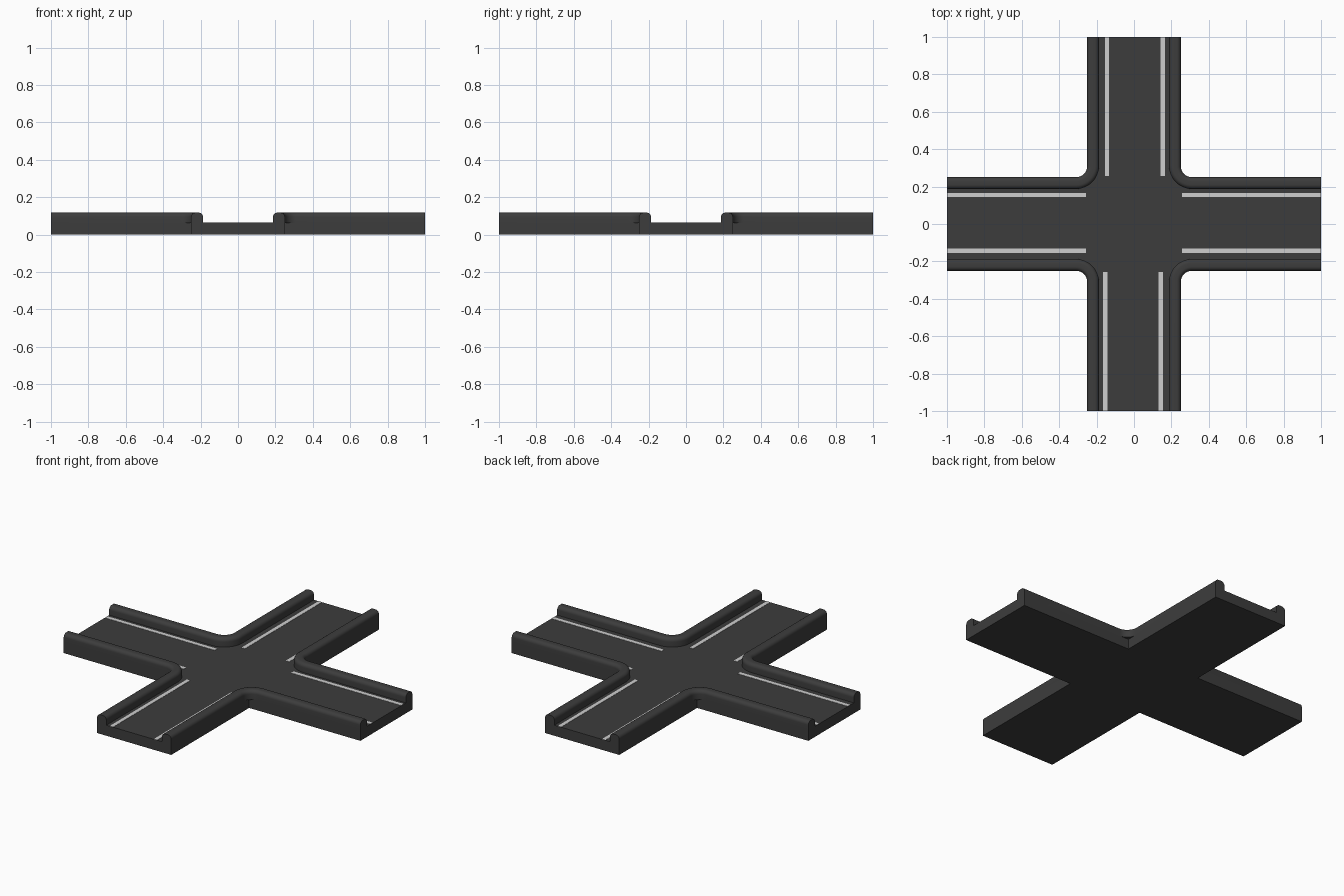
import bpy, bmesh, math
from mathutils import Matrix

if "Cube" in bpy.data.objects:
    bpy.data.objects.remove(bpy.data.objects["Cube"])

HW, ROAD_Z, TOP_Z = 0.25, 0.064, 0.117   # arm half width, road height, kerb height
KERB_W, FILLET, ROUND = 0.0625, 0.06, 0.022


def material(name, v):
    m = bpy.data.materials.new(name)
    m.diffuse_color = (v, v, v, 1)
    m.use_nodes = True
    m.node_tree.nodes["Principled BSDF"].inputs["Base Color"].default_value = m.diffuse_color
    return m


asphalt = material("dark_asphalt", 0.046)
paint = material("line_paint", 0.62)


def finish(name, bm, mat, smooth=False):
    bmesh.ops.recalc_face_normals(bm, faces=bm.faces)
    me = bpy.data.meshes.new(name)
    bm.to_mesh(me)
    bm.free()
    me.materials.append(mat)
    ob = bpy.data.objects.new(name, me)
    bpy.context.collection.objects.link(ob)
    if smooth:
        bpy.context.view_layer.objects.active = ob
        ob.select_set(True)
        bpy.ops.object.shade_smooth_by_angle(angle=math.radians(40))
        ob.select_set(False)
    return ob


# road slab: plus-shaped outline extruded upwards
bm = bmesh.new()
outline = []
for q in range(4):
    r = Matrix.Rotation(q * math.pi / 2, 2)
    for p in ((1, -HW), (1, HW), (HW, HW)):
        x, y = p
        c, s = r[0][0], r[1][0]
        outline.append((c * x - s * y, s * x + c * y, 0))
face = bm.faces.new([bm.verts.new(p) for p in outline])
ext = bmesh.ops.extrude_face_region(bm, geom=[face])
top = [g for g in ext["geom"] if isinstance(g, bmesh.types.BMVert)]
bmesh.ops.translate(bm, verts=top, vec=(0, 0, ROAD_Z))
finish("road_slab", bm, asphalt)

# kerb cross-section: (offset inward from the outer edge, z), rounded on top
section = [(0, ROAD_Z - 0.003)]
for cx, a0, a1 in ((ROUND, 180, 90), (KERB_W - ROUND, 90, 0)):
    for i in range(7):
        a = math.radians(a0 + (a1 - a0) * i / 6)
        section.append((cx + ROUND * math.cos(a), TOP_Z - ROUND + ROUND * math.sin(a)))
section.append((KERB_W, ROAD_Z - 0.003))

# kerb path around one corner: (point, direction pointing to the road)
C = HW + FILLET
path = [((HW, 1), (-1, 0))]
for i in range(13):
    a = math.pi + math.pi / 2 * i / 12
    d = (math.cos(a), math.sin(a))
    path.append(((C + FILLET * d[0], C + FILLET * d[1]), d))
path.append(((1, HW), (0, -1)))


def kerb(q):
    bm = bmesh.new()
    rings = [[bm.verts.new((p[0] + d[0] * o, p[1] + d[1] * o, z)) for o, z in section]
             for p, d in path]
    n = len(section)
    for a, b in zip(rings, rings[1:]):
        for i in range(n):
            j = (i + 1) % n
            bm.faces.new((a[i], a[j], b[j], b[i]))
    bm.faces.new(rings[0])
    bm.faces.new(rings[-1])
    bmesh.ops.rotate(bm, verts=bm.verts, matrix=Matrix.Rotation(q * math.pi / 2, 3, 'Z'))
    finish("kerb_%d" % (q + 1), bm, asphalt, True)


for q in range(4):
    kerb(q)


# painted edge lines as thin plates
def line(name, x0, x1, y0, y1):
    bm = bmesh.new()
    bmesh.ops.create_cube(bm, size=1)
    for v in bm.verts:
        v.co = (x1 if v.co.x > 0 else x0, y1 if v.co.y > 0 else y0,
                ROAD_Z + (0.0015 if v.co.z > 0 else -0.001))
    finish(name, bm, paint)


for side, lo, hi in (("right", 0.257, 0.999), ("left", -0.999, -0.257)):
    line("edge_line_%s_back" % side, lo, hi, 0.144, 0.167)
    line("edge_line_%s_front" % side, lo, hi, -0.154, -0.131)
line("edge_line_back_left", -0.156, -0.133, 0.257, 0.999)
line("edge_line_back_right", 0.142, 0.165, 0.257, 0.999)
line("edge_line_front_left", -0.165, -0.142, -0.999, -0.257)
line("edge_line_front_right", 0.132, 0.155, -0.999, -0.257)
